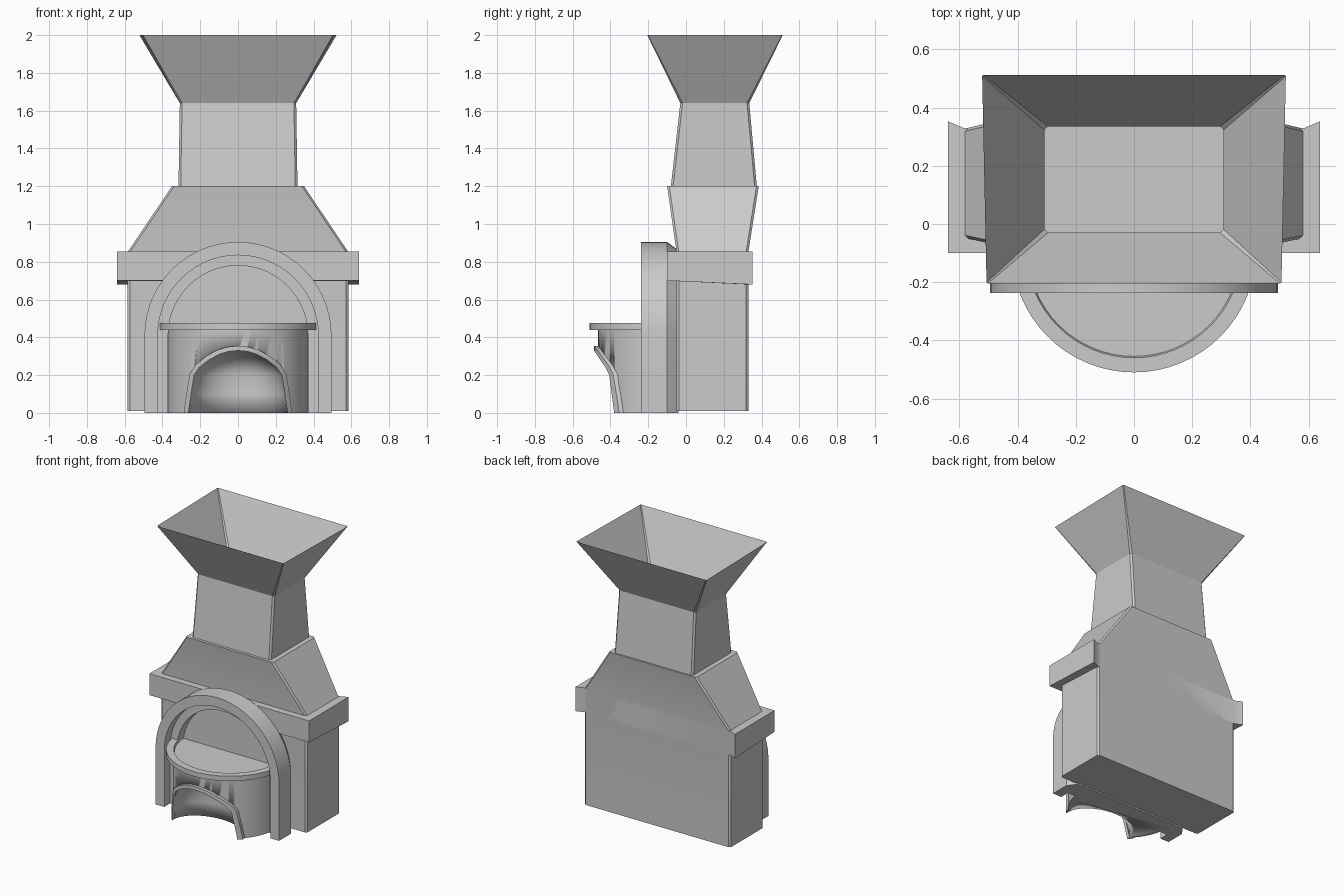
import bpy, bmesh, math

if "Cube" in bpy.data.objects:
    bpy.data.objects.remove(bpy.data.objects["Cube"])


def loft(name, rings, cap_start=True, cap_end=True, closed=False, smooth=30):
    """Skin a list of equal-length closed rings into a mesh object."""
    bm = bmesh.new()
    rows = [[bm.verts.new(p) for p in r] for r in rings]
    n = len(rows[0])
    pairs = list(zip(rows, rows[1:]))
    if closed:
        pairs.append((rows[-1], rows[0]))
    for a, b in pairs:
        for i in range(n):
            j = (i + 1) % n
            bm.faces.new((a[i], a[j], b[j], b[i]))
    if cap_start and not closed:
        bm.faces.new(rows[0][::-1])
    if cap_end and not closed:
        bm.faces.new(rows[-1])
    bmesh.ops.recalc_face_normals(bm, faces=bm.faces)
    me = bpy.data.meshes.new(name)
    bm.to_mesh(me)
    bm.free()
    ob = bpy.data.objects.new(name, me)
    bpy.context.collection.objects.link(ob)
    bpy.context.view_layer.objects.active = ob
    bpy.ops.object.select_all(action='DESELECT')
    ob.select_set(True)
    bpy.ops.object.shade_smooth_by_angle(angle=math.radians(smooth))
    return ob


def rect(hx, y0, y1, z, r=0.012, back=0.0):
    """Horizontal rectangle with small cut corners; back widens the rear."""
    b = hx + back
    return [(-hx + r, y0, z), (hx - r, y0, z), (hx, y0 + r, z), (b, y1 - r, z),
            (b - r, y1, z), (-b + r, y1, z), (-b, y1 - r, z), (-hx, y0 + r, z)]


# firebox body and tapered hood in one piece
loft("body_and_hood", [rect(0.585, -0.05, 0.33, 0.01), rect(0.585, -0.05, 0.33, 0.85),
                       rect(0.35, -0.10, 0.385, 1.20)])

# open chimney neck flaring into the hopper
loft("chimney_hopper", [rect(0.315, -0.08, 0.375, 1.20), rect(0.308, -0.03, 0.335, 1.64),
                        rect(0.507, -0.205, 0.512, 2.0, 0.004, 0.015)],
     cap_start=False, cap_end=False)

# mantel: front bar and two side returns, undersides dipping to the rear
mantel = [(-0.64, -0.10), (0.64, -0.10), (0.64, 0.353), (0.585, 0.33),
          (-0.585, 0.33), (-0.64, 0.353)]
loft("mantel", [[(x, y, 0.70 if y < 0 else 0.68) for x, y in mantel],
                [(x, y, 0.855) for x, y in mantel]])


# arch parts
def arch_line(r, y, zc=0.41, n=28):
    pts = [(r, y, 0)]
    pts += [(r * math.cos(math.pi * i / n), y, zc + r * math.sin(math.pi * i / n))
            for i in range(n + 1)]
    return pts + [(-r, y, 0)]


def arch_band(name, r_in, r_out, y0, y1):
    lines = [arch_line(r_in, y0), arch_line(r_out, y0), arch_line(r_out, y1), arch_line(r_in, y1)]
    return loft(name, [list(s) for s in zip(*lines)])


arch_band("arch_outer", 0.425, 0.495, -0.237, -0.10)
arch_band("arch_inner", 0.37, 0.43, -0.17, -0.10)
loft("arch_back_panel", [arch_line(0.495, -0.10), arch_line(0.45, -0.04)])

# round hearth drum with a rim and a shallow tray on top
CY, R = -0.09, 0.375


def half_disc(r, z, n=32):
    pts = [(-r * math.cos(math.pi * i / n), CY - r * math.sin(math.pi * i / n), z)
           for i in range(n + 1)]
    return pts


drum = loft("hearth_drum", [half_disc(R, 0), half_disc(R, 0.44), half_disc(0.42, 0.44),
                            half_disc(0.42, 0.475), half_disc(0.37, 0.475),
                            half_disc(0.365, 0.46)])


# domed niche cut into the drum
def niche_ring(z, rx, ry, n=20):
    yc = -0.36
    pts = [(rx * math.cos(math.pi * i / n), yc + ry * math.sin(math.pi * i / n), z)
           for i in range(n + 1)]
    return pts + [(-rx, -0.7, z), (rx, -0.7, z)]


PROFILE = [(0.0, 0.262), (0.10, 0.248), (0.20, 0.232), (0.24, 0.205), (0.28, 0.155),
           (0.31, 0.10), (0.325, 0.05)]
depth = [0.18, 0.18, 0.18, 0.17, 0.14, 0.09, 0.04]
rings = [niche_ring(-0.1, 0.276, 0.18)]
rings += [niche_ring(z, x, d) for (z, x), d in zip(PROFILE, depth)]
rings.append(niche_ring(0.33, 0.01, 0.01))
cutter = loft("niche_cutter", rings)
cutter.hide_render = True
mod = drum.modifiers.new("niche", 'BOOLEAN')
mod.operation = 'DIFFERENCE'
mod.solver = 'EXACT'
mod.object = cutter
bpy.context.view_layer.objects.active = drum
bpy.ops.object.modifier_apply(modifier="niche")
bpy.data.objects.remove(cutter)

# raised trim following the niche opening around the drum
half = [(x, z) for z, x in PROFILE]
path = half + [(0.0, 0.33)] + [(-x, z) for x, z in reversed(half)]
sections = []
for i, (x, z) in enumerate(path):
    a, b = path[max(i - 1, 0)], path[min(i + 1, len(path) - 1)]
    tx, tz = b[0] - a[0], b[1] - a[1]
    m = math.hypot(tx, tz)
    ox, oz = x + 0.025 * tz / m, max(z - 0.025 * tx / m, 0)
    if z == 0:
        oz = 0

    def surf(px, off):
        return CY - math.sqrt(R * R - px * px) - off
    sections.append([(x, surf(x, 0.022), z), (ox, surf(ox, 0.022), oz),
                     (ox, surf(ox, -0.012), oz), (x, surf(x, -0.012), z)])
loft("niche_trim", sections)
